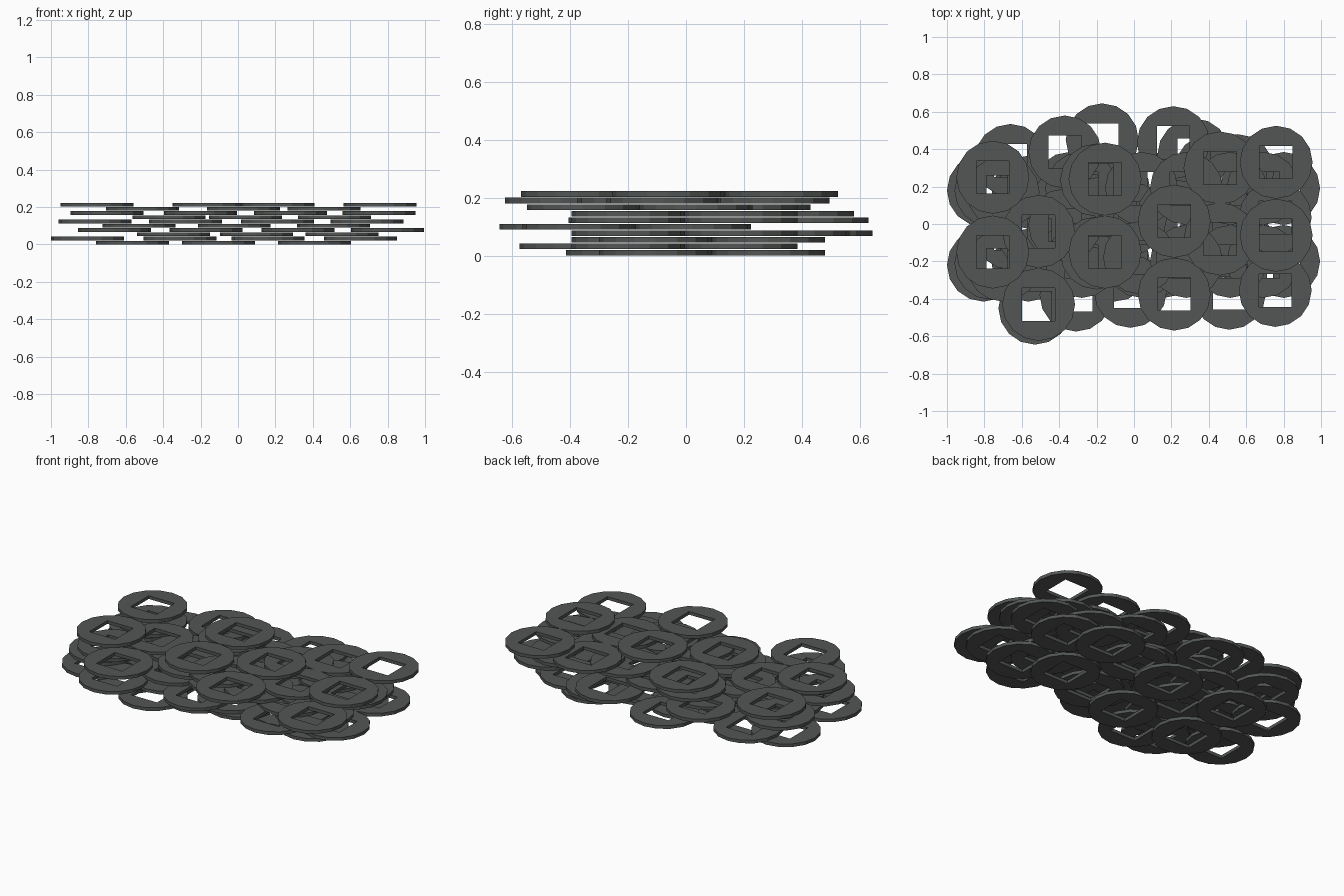
import bpy, bmesh, math

R, HOLE, T, PITCH, SIDES = 0.195, 0.088, 0.0195, 0.0226, 16

metal = bpy.data.materials.new("dark_grey_metal")
metal.diffuse_color = (0.085, 0.094, 0.087, 1)


def coin_mesh():
    # flat disc with a square hole, built as a ring of quads
    bm = bmesh.new()
    rings = []
    for i in range(SIDES):
        a = 2 * math.pi * i / SIDES
        c, s = math.cos(a), math.sin(a)
        q = HOLE / max(abs(c), abs(s))
        rings.append([bm.verts.new(p) for p in (
            (R * c, R * s, 0), (R * c, R * s, T),
            (q * c, q * s, T), (q * c, q * s, 0))])
    for i in range(SIDES):
        a, b = rings[i], rings[(i + 1) % SIDES]
        for j in range(4):
            k = (j + 1) % 4
            bm.faces.new((a[j], b[j], b[k], a[k]))
    bmesh.ops.recalc_face_normals(bm, faces=bm.faces)
    me = bpy.data.meshes.new("coin")
    bm.to_mesh(me)
    bm.free()
    me.materials.append(metal)
    return me


# layers from bottom to top: columns of (x, y of coins...)
layers = [
    [(-0.565, -0.22, 0.17), (-0.105, -0.22, 0.17), (0.41, -0.105, 0.285)],
    [(-0.805, -0.22, 0.18), (-0.31, -0.38, 0.01), (0.16, -0.2, 0.19), (0.655, -0.2, 0.19)],
    [(-0.345, -0.2, 0.19), (0.10, -0.2, 0.19), (0.555, -0.105, 0.285)],
    [(-0.66, -0.05, 0.34), (-0.17, 0.06, 0.45), (0.32, -0.02, 0.37), (0.80, -0.2, 0.19)],
    [(-0.53, -0.45, -0.06), (-0.02, -0.36, 0.03), (0.51, -0.37, 0.02)],
    [(-0.765, -0.21, 0.18), (-0.28, -0.2, 0.19), (0.21, 0.045, 0.435), (0.69, -0.2, 0.19)],
    [(-0.37, -0.005, 0.385), (0.04, -0.2, 0.19), (0.515, -0.2, 0.19)],
    [(-0.70, -0.22, 0.17), (-0.20, -0.155, 0.235), (0.28, -0.2, 0.19), (0.755, -0.355, 0.035)],
    [(-0.51, -0.43, -0.04), (0.03, -0.18), (0.46, -0.08, 0.30)],
    [(-0.755, -0.15, 0.25), (-0.155, -0.15, 0.24), (0.215, -0.375, 0.015), (0.76, -0.06, 0.33)],
]

mesh = coin_mesh()
for n, columns in enumerate(layers):
    for x, *ys in columns:
        for y in ys:
            ob = bpy.data.objects.new("square_holed_coin", mesh)
            ob.location = (x, y, n * PITCH)
            bpy.context.collection.objects.link(ob)
